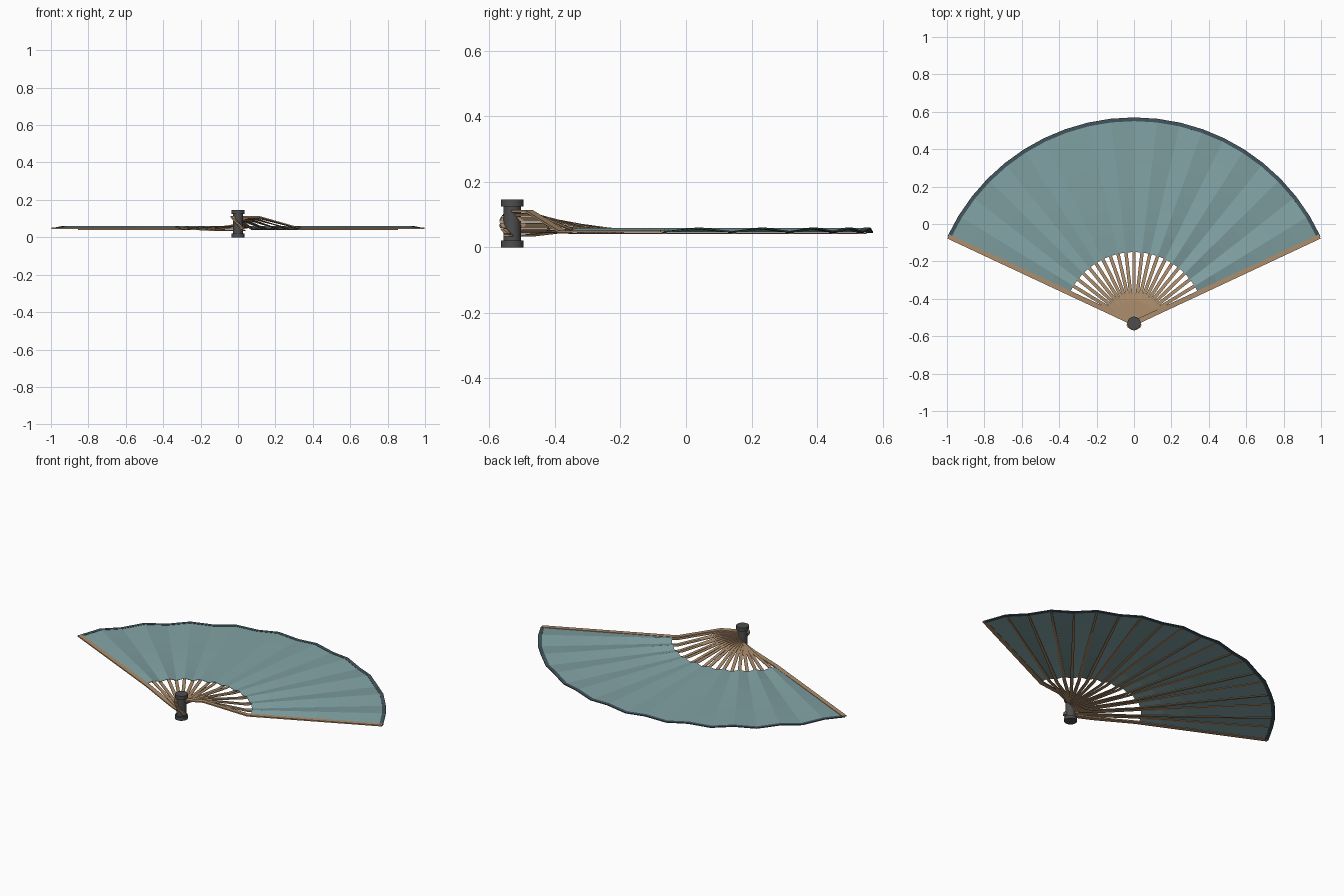
import bpy, bmesh, math
from mathutils import Vector

if "Cube" in bpy.data.objects:
    bpy.data.objects.remove(bpy.data.objects["Cube"])

PIVOT_Y = -0.53
FOLDS = 20
SPREAD = math.radians(130)
START = math.radians(25)
Z_LOW, Z_HIGH = 0.046, 0.058


def material(name, rgb):
    m = bpy.data.materials.new(name)
    m.diffuse_color = (*rgb, 1)
    m.use_nodes = True
    m.node_tree.nodes["Principled BSDF"].inputs["Base Color"].default_value = m.diffuse_color
    return m


cloth = material("cloth", (0.22, 0.36, 0.37))
trim = material("trim", (0.055, 0.09, 0.11))
wood = material("wood", (0.42, 0.27, 0.15))
metal = material("metal", (0.075, 0.075, 0.075))


def finish(bm, name, mat):
    bmesh.ops.recalc_face_normals(bm, faces=bm.faces)
    me = bpy.data.meshes.new(name)
    bm.to_mesh(me)
    bm.free()
    me.materials.append(mat)
    ob = bpy.data.objects.new(name, me)
    bpy.context.collection.objects.link(ob)
    return ob


def fold_angle(i):
    return START + SPREAD * i / FOLDS


def fold_z(i):
    return Z_HIGH if i % 2 else Z_LOW


# Pleated ring sector, used for the leaf and its border
def pleated(name, r0, r1, rings, thickness, mat):
    bm = bmesh.new()
    rows = []
    for k in range(rings + 1):
        r = r0 + (r1 - r0) * k / rings
        rows.append([bm.verts.new((r * math.cos(fold_angle(i)),
                                   PIVOT_Y + r * math.sin(fold_angle(i)),
                                   fold_z(i))) for i in range(FOLDS + 1)])
    for a, b in zip(rows, rows[1:]):
        for i in range(FOLDS):
            bm.faces.new((a[i], b[i], b[i + 1], a[i + 1]))
    ob = finish(bm, name, mat)
    mod = ob.modifiers.new("thickness", 'SOLIDIFY')
    mod.thickness = thickness
    mod.offset = 0
    return ob


# Flat strip running from the pivot outward; profile = (radius, half width, z)
def strip(name, angle, profile, thickness, mat):
    bm = bmesh.new()
    d = Vector((math.cos(angle), math.sin(angle), 0))
    s = Vector((-d.y, d.x, 0))
    rings = []
    for r, w, z in profile:
        c = d * r + Vector((0, PIVOT_Y, z))
        h = Vector((0, 0, thickness / 2))
        rings.append([bm.verts.new(p) for p in
                      (c - s * w - h, c + s * w - h, c + s * w + h, c - s * w + h)])
    for a, b in zip(rings, rings[1:]):
        for j in range(4):
            k = (j + 1) % 4
            bm.faces.new((a[j], a[k], b[k], b[j]))
    bm.faces.new(rings[0])
    bm.faces.new(rings[-1])
    return finish(bm, name, mat)


# Leaf and dark outer border
pleated("leaf", 0.38, 1.09, 6, 0.002, cloth)
pleated("leaf_border", 1.08, 1.1, 1, 0.005, trim)

# Inner sticks, stacked on the pivot and bending to the pleats
for i in range(1, FOLDS):
    hub = 0.103 - 0.06 * (i - 1) / (FOLDS - 2)
    z = fold_z(i) - 0.0045
    strip("stick_%02d" % i, fold_angle(i),
          [(-0.038, 0.007, hub), (-0.03, 0.01, hub), (0.12, 0.009, hub),
           (0.35, 0.009, z), (1.08, 0.006, z)], 0.003, wood)

# Outer guards
for name, i, hub in (("right_guard", 0, 0.11), ("left_guard", FOLDS, 0.036)):
    strip(name, fold_angle(i),
          [(-0.04, 0.01, hub), (-0.03, 0.014, hub), (0.12, 0.013, hub),
           (0.36, 0.013, 0.048), (1.095, 0.012, 0.048)], 0.007, wood)

# Pivot pin: turned profile of shaft and two caps
bm = bmesh.new()
profile = [(0, 0), (0.035, 0), (0.035, 0.02), (0.027, 0.02),
           (0.027, 0.125), (0.035, 0.125), (0.035, 0.145), (0, 0.145)]
verts = [bm.verts.new((r, PIVOT_Y, z)) for r, z in profile]
edges = [bm.edges.new(e) for e in zip(verts, verts[1:])]
bmesh.ops.spin(bm, geom=verts + edges, cent=(0, PIVOT_Y, 0), axis=(0, 0, 1),
               angle=math.tau, steps=20)
bmesh.ops.remove_doubles(bm, verts=bm.verts, dist=1e-5)
pin = finish(bm, "pivot_pin", metal)
bpy.context.view_layer.objects.active = pin
pin.select_set(True)
bpy.ops.object.shade_smooth_by_angle(angle=math.radians(35))
